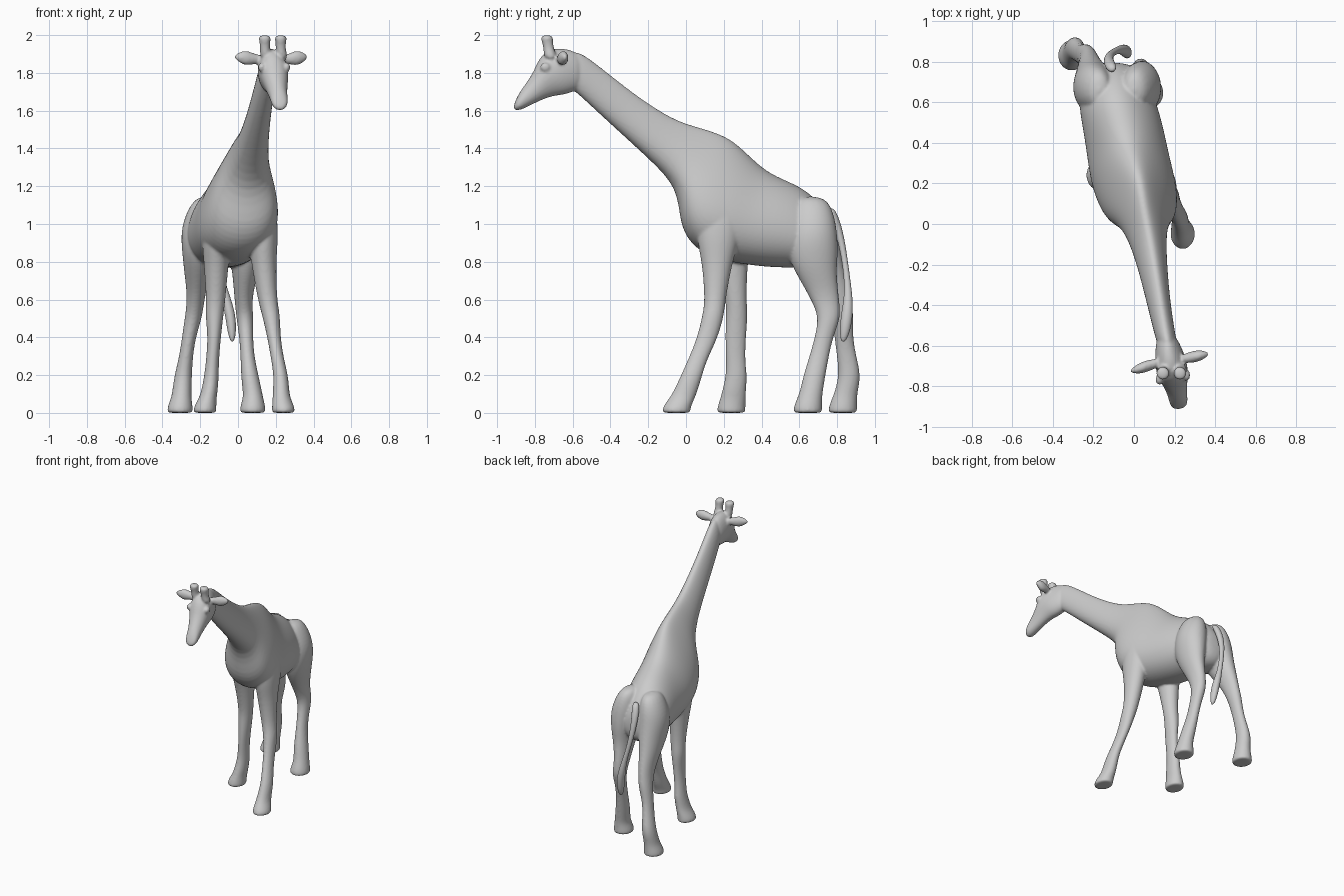
import bpy, bmesh, math
from mathutils import Vector

N = 16
GROW = 1.025          # makes up for subdivision shrinkage


def loft(name, rings):
    """Skin rings (centre, side axis, up axis, egg) into a closed smooth tube."""
    bm = bmesh.new()
    loops = []
    for c, u, v, egg in rings:
        c, u, v = Vector(c), Vector(u) * GROW, Vector(v) * GROW
        loop = []
        for i in range(N):
            t = 2 * math.pi * i / N
            loop.append(bm.verts.new(c + u * math.cos(t) * (1 - egg * math.sin(t)) + v * math.sin(t)))
        loops.append(loop)
    for a, b in zip(loops, loops[1:]):
        for i in range(N):
            j = (i + 1) % N
            bm.faces.new((a[i], a[j], b[j], b[i]))
    bm.faces.new(loops[0])
    bm.faces.new(loops[-1])
    bmesh.ops.recalc_face_normals(bm, faces=bm.faces[:])
    me = bpy.data.meshes.new(name)
    bm.to_mesh(me)
    bm.free()
    me.polygons.foreach_set("use_smooth", [True] * len(me.polygons))
    ob = bpy.data.objects.new(name, me)
    bpy.context.collection.objects.link(ob)
    ob.modifiers.new("Subdivision", 'SUBSURF').levels = 2
    return ob


def profile_loft(name, rows, yaw=0.0):
    """Rows: top y, top z, bottom y, bottom z, centre x, half width, egg."""
    rings = []
    for ty, tz, by, bz, cx, hw, egg in rows:
        rings.append(((cx, (ty + by) / 2, (tz + bz) / 2),
                      (hw * math.cos(yaw), hw * math.sin(yaw), 0),
                      (0, (ty - by) / 2, (tz - bz) / 2), egg))
    return loft(name, rings)


def upright_loft(name, rows):
    """Rows: x, y, z, half width x, half width y."""
    return loft(name, [((x, y, z), (rx, 0, 0), (0, ry, 0), 0) for x, y, z, rx, ry in rows])


skin = []

# head, muzzle to skull
skin.append(profile_loft("head", [
    (-.905, 1.645, -.918, 1.605, .224, .028, 0),
    (-.885, 1.690, -.885, 1.598, .222, .046, 0),
    (-.850, 1.740, -.825, 1.628, .213, .047, .05),
    (-.805, 1.805, -.760, 1.660, .203, .060, -.1),
    (-.775, 1.885, -.700, 1.680, .192, .076, -.15),
    (-.715, 1.930, -.640, 1.685, .180, .078, -.05),
    (-.625, 1.930, -.590, 1.705, .167, .062, .1),
    (-.540, 1.890, -.560, 1.710, .157, .045, .1)], yaw=.15))

# neck and trunk as one continuous form
skin.append(profile_loft("neck_and_trunk", [
    (-.610, 1.920, -.640, 1.740, .170, .040, .1),
    (-.555, 1.905, -.590, 1.705, .160, .050, .15),
    (-.470, 1.845, -.540, 1.660, .145, .051, .2),
    (-.280, 1.690, -.400, 1.530, .115, .058, .25),
    (-.070, 1.550, -.190, 1.340, .080, .076, .3),
    (.070, 1.510, -.040, 1.190, .050, .105, .4),
    (.170, 1.480, -.035, 1.000, .035, .150, .5),
    (.250, 1.440, .030, .885, .020, .180, .5),
    (.330, 1.365, .140, .820, -.003, .197, .4),
    (.410, 1.290, .280, .790, -.028, .195, .3),
    (.490, 1.245, .450, .770, -.052, .195, .2),
    (.600, 1.200, .580, .770, -.080, .190, .2),
    (.680, 1.140, .690, .760, -.092, .165, .2),
    (.750, 1.060, .760, .780, -.100, .130, .2),
    (.790, .980, .800, .850, -.105, .065, 0)]))

# legs: shared thickness (z, rx, ry) plus one centre path per leg
front_size = [(1.2, .05, .09), (1.05, .08, .125), (.9, .076, .11), (.8, .066, .08),
              (.6, .050, .054), (.52, .048, .057), (.4, .034, .055), (.28, .034, .050),
              (.2, .038, .056), (.12, .043, .062), (.08, .046, .067), (.03, .060, .074)]
hind_size = [(1.15, .05, .08), (1.05, .09, .115), (.95, .103, .13), (.85, .09, .135),
             (.75, .07, .11), (.65, .052, .085), (.57, .045, .069), (.5, .045, .058),
             (.4, .036, .048), (.3, .036, .051), (.2, .046, .058), (.12, .050, .060),
             (.08, .053, .065), (.03, .067, .075)]
front_right = [(.12, .20), (.13, .18), (.135, .17), (.135, .165), (.155, .155), (.175, .145),
               (.19, .115), (.21, .06), (.227, .03), (.228, 0), (.23, -.02), (.24, -.05)]
front_left = [(-.08, .23), (-.105, .23), (-.115, .235), (-.115, .245), (-.117, .265), (-.125, .27),
              (-.125, .262), (-.135, .262), (-.14, .268), (-.15, .255), (-.16, .25), (-.175, .24)]
hind_right = [(0, .66), (.02, .67), (.035, .67), (.04, .67), (.04, .685), (.03, .72), (.03, .745),
              (.037, .76), (.043, .73), (.05, .705), (.062, .68), (.075, .665), (.08, .655), (.078, .645)]
hind_left = [(-.17, .66), (-.19, .67), (-.2, .67), (-.205, .685), (-.215, .73), (-.22, .78), (-.227, .81),
             (-.237, .83), (-.26, .835), (-.275, .85), (-.29, .868), (-.297, .85), (-.3, .84), (-.307, .83)]
for name, size, path in (("front_right_leg", front_size, front_right),
                         ("front_left_leg", front_size, front_left),
                         ("hind_right_leg", hind_size, hind_right),
                         ("hind_left_leg", hind_size, hind_left)):
    rows = [(x, y, z, rx, ry) for (z, rx, ry), (x, y) in zip(size, path)]
    x, y, z, rx, ry = rows[-1]
    rows += [(x, y, .003, rx, ry), (x, y, 0, rx * .85, ry * .85)]   # flat hoof sole
    skin.append(upright_loft(name, rows))

# horns
for name, x in (("left_horn", .142), ("right_horn", .226)):
    skin.append(upright_loft(name, [
        (x + .01, -.715, 1.87, .034, .036), (x, -.725, 1.92, .026, .028),
        (x, -.733, 1.96, .027, .028), (x, -.736, 1.985, .034, .034), (x, -.736, 2.0, .024, .024)]))

# ears: flattened leaves from the skull out to the tips
ear_shape = [(0, .022, .026), (.3, .026, .026), (.55, .030, .042), (.8, .022, .030), (1, .006, .007)]
for name, base, tip in (("left_ear", (.13, -.68, 1.87), (-.02, -.725, 1.885)),
                        ("right_ear", (.23, -.665, 1.87), (.37, -.64, 1.885))):
    base, tip = Vector(base), Vector(tip)
    skin.append(loft(name, [(base.lerp(tip, t), (0, d, 0), (0, 0, h), 0) for t, d, h in ear_shape]))

# brow and eye bulges
for name, x, y in (("left_eye", .125, -.765), ("right_eye", .258, -.745)):
    skin.append(upright_loft(name, [
        (x, y, 1.805, .008, .012), (x, y, 1.818, .018, .026),
        (x, y, 1.838, .020, .030), (x, y, 1.855, .008, .012)]))

# fuse the skin parts into one organic surface
bpy.ops.object.select_all(action='DESELECT')
for ob in skin:
    ob.select_set(True)
bpy.context.view_layer.objects.active = skin[1]
bpy.ops.object.convert(target='MESH')
bpy.ops.object.join()
body = bpy.context.view_layer.objects.active
body.name = "giraffe_body"
fuse = body.modifiers.new("Fuse", 'REMESH')
fuse.mode = 'VOXEL'
fuse.voxel_size = .008
fuse.use_smooth_shade = True
soften = body.modifiers.new("Soften", 'SMOOTH')
soften.factor = .5
soften.iterations = 5

# tail with hair tuft
upright_loft("tail", [
    (-.105, .760, 1.09, .026, .024), (-.125, .795, 1.01, .026, .024), (-.125, .825, .90, .020, .018),
    (-.105, .845, .78, .016, .015), (-.075, .858, .66, .017, .018), (-.055, .858, .58, .026, .026),
    (-.038, .850, .50, .027, .032), (-.032, .840, .42, .022, .026), (-.030, .832, .375, .008, .010)])
